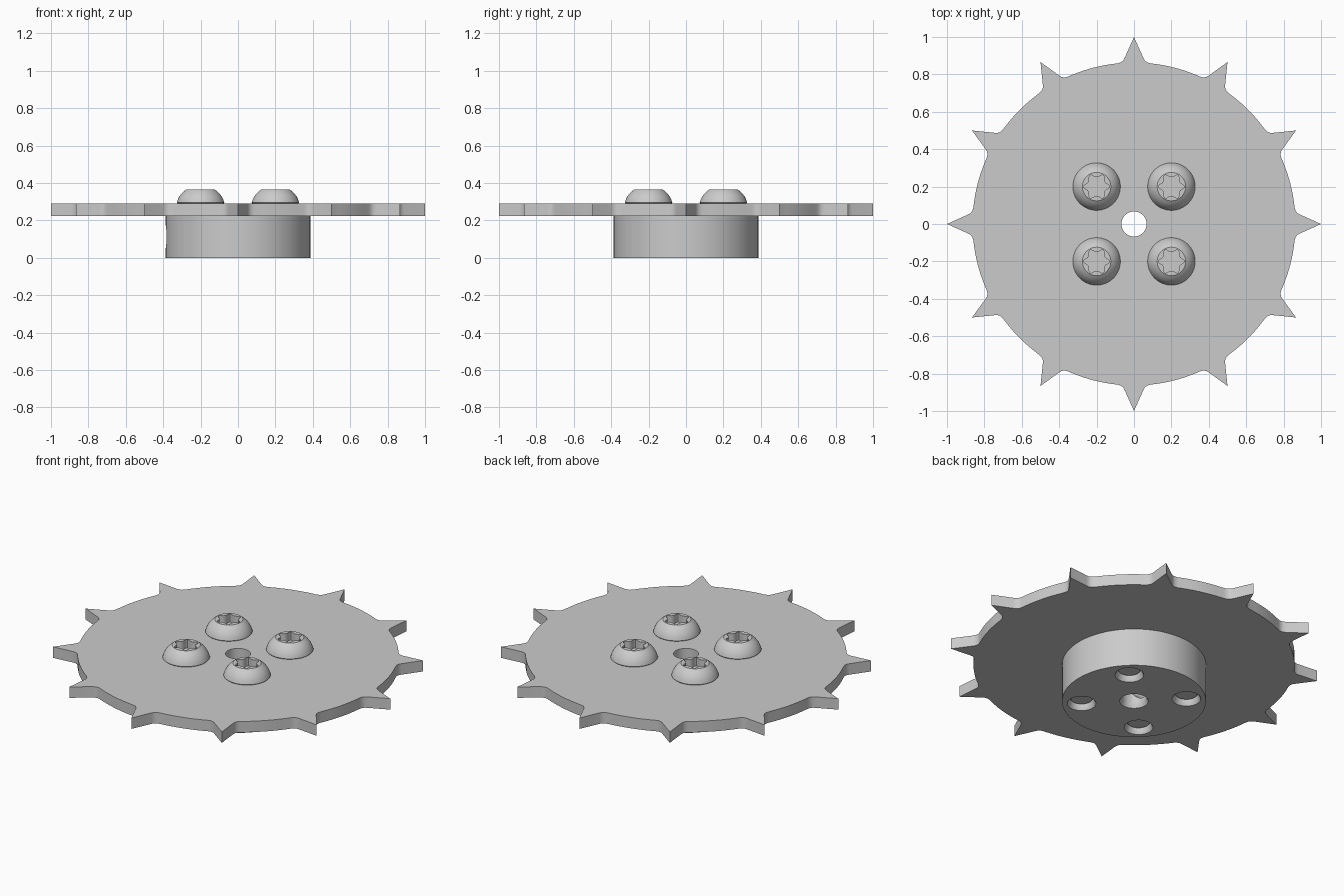
import bpy, bmesh
from math import pi, cos, sin, atan2, hypot, radians
from mathutils import Matrix

if "Cube" in bpy.data.objects:
    bpy.data.objects.remove(bpy.data.objects["Cube"])


def finish(name, bm):
    bmesh.ops.recalc_face_normals(bm, faces=bm.faces)
    mesh = bpy.data.meshes.new(name)
    bm.to_mesh(mesh)
    bm.free()
    ob = bpy.data.objects.new(name, mesh)
    bpy.context.collection.objects.link(ob)
    return ob


def prism(name, outline, z0, z1):
    bm = bmesh.new()
    low = [bm.verts.new((x, y, z0)) for x, y in outline]
    top = [bm.verts.new((x, y, z1)) for x, y in outline]
    n = len(outline)
    bm.faces.new(low)
    bm.faces.new(top)
    for i in range(n):
        j = (i + 1) % n
        bm.faces.new((low[i], low[j], top[j], top[i]))
    return finish(name, bm)


def lathe(name, profile, n=64):
    """Solid of revolution from (radius, z) points, capped at both ends."""
    bm = bmesh.new()
    rings = [[bm.verts.new((r * cos(2 * pi * i / n), r * sin(2 * pi * i / n), z))
              for i in range(n)] for r, z in profile]
    for a, b in zip(rings, rings[1:]):
        for i in range(n):
            j = (i + 1) % n
            bm.faces.new((a[i], a[j], b[j], b[i]))
    bm.faces.new(rings[0])
    bm.faces.new(rings[-1])
    return finish(name, bm)


def cut(ob, cutter):
    mod = ob.modifiers.new("cut", "BOOLEAN")
    mod.operation = "DIFFERENCE"
    mod.solver = "EXACT"
    mod.object = cutter
    bpy.context.view_layer.objects.active = ob
    bpy.ops.object.modifier_apply(modifier=mod.name)


def smooth(ob):
    bpy.ops.object.select_all(action="DESELECT")
    ob.select_set(True)
    bpy.context.view_layer.objects.active = ob
    bpy.ops.object.shade_smooth_by_angle(angle=radians(30))


SCREWS = [(x, y) for x in (-0.2, 0.2) for y in (-0.2, 0.2)]

# Toothed disc: twelve filleted spikes joined by arcs
half_tooth = [(1.0, 0.0), (0.888, 0.05), (0.874, 0.058), (0.864, 0.070), (0.859, 0.088)]
tooth = [(x, -y) for x, y in half_tooth[:0:-1]] + half_tooth
outline = []
for k in range(12):
    a = k * pi / 6
    for x, y in tooth:
        r, t = hypot(x, y), a + atan2(y, x)
        outline.append((r * cos(t), r * sin(t)))
    t0 = atan2(0.088, 0.859)
    for s in range(1, 6):
        t = a + t0 + (pi / 6 - 2 * t0) * s / 6
        outline.append((0.8635 * cos(t), 0.8635 * sin(t)))
disc = prism("toothed_disc", outline, 0.225, 0.29)

# Hub below the disc
hub = lathe("hub", [(0.387, 0), (0.387, 0.225)], 96)

# Chamfered bore and screw holes
cutters = []
for x, y in SCREWS + [(0, 0)]:
    c = lathe("hole_cutter", [(0.083, -0.01), (0.067, 0.018), (0.067, 0.5)], 48)
    c.data.transform(Matrix.Translation((x, y, 0)))
    cutters.append(c)
    cut(hub, c)
    cut(disc, c)

# Radial set screw hole on the left of the hub
side = lathe("side_hole_cutter", [(0.064, -0.5), (0.064, 0)], 48)
side.data.transform(Matrix.Translation((0, 0, 0.113)) @ Matrix.Rotation(pi / 2, 4, "Y"))
side.data.transform(Matrix.Identity(4))
if min(v.co.x for v in side.data.vertices) > -0.4:
    side.data.transform(Matrix.Rotation(pi, 4, "Z"))
cutters.append(side)
cut(hub, side)

# Button-head screw with a six-lobe socket
screw = lathe("screw_1", [(0.058, 0.03), (0.065, 0.038), (0.065, 0.29), (0.122, 0.29),
                          (0.127, 0.295), (0.122, 0.311), (0.114, 0.327), (0.103, 0.342),
                          (0.090, 0.355), (0.076, 0.365)])
star = []
for i in range(72):
    t = 2 * pi * i / 72
    r = 0.058 + 0.010 * cos(6 * t) + 0.002 * cos(12 * t)
    star.append((r * cos(t), r * sin(t)))
socket = prism("socket_cutter", star, 0.315, 0.45)
cutters.append(socket)
cut(screw, socket)

for ob in (disc, hub, screw):
    smooth(ob)

# Four screws sharing one mesh
screw.location = (*SCREWS[0], 0)
for n, (x, y) in enumerate(SCREWS[1:], 2):
    copy = bpy.data.objects.new(f"screw_{n}", screw.data)
    copy.location = (x, y, 0)
    bpy.context.collection.objects.link(copy)

for c in cutters:
    bpy.data.objects.remove(c)
